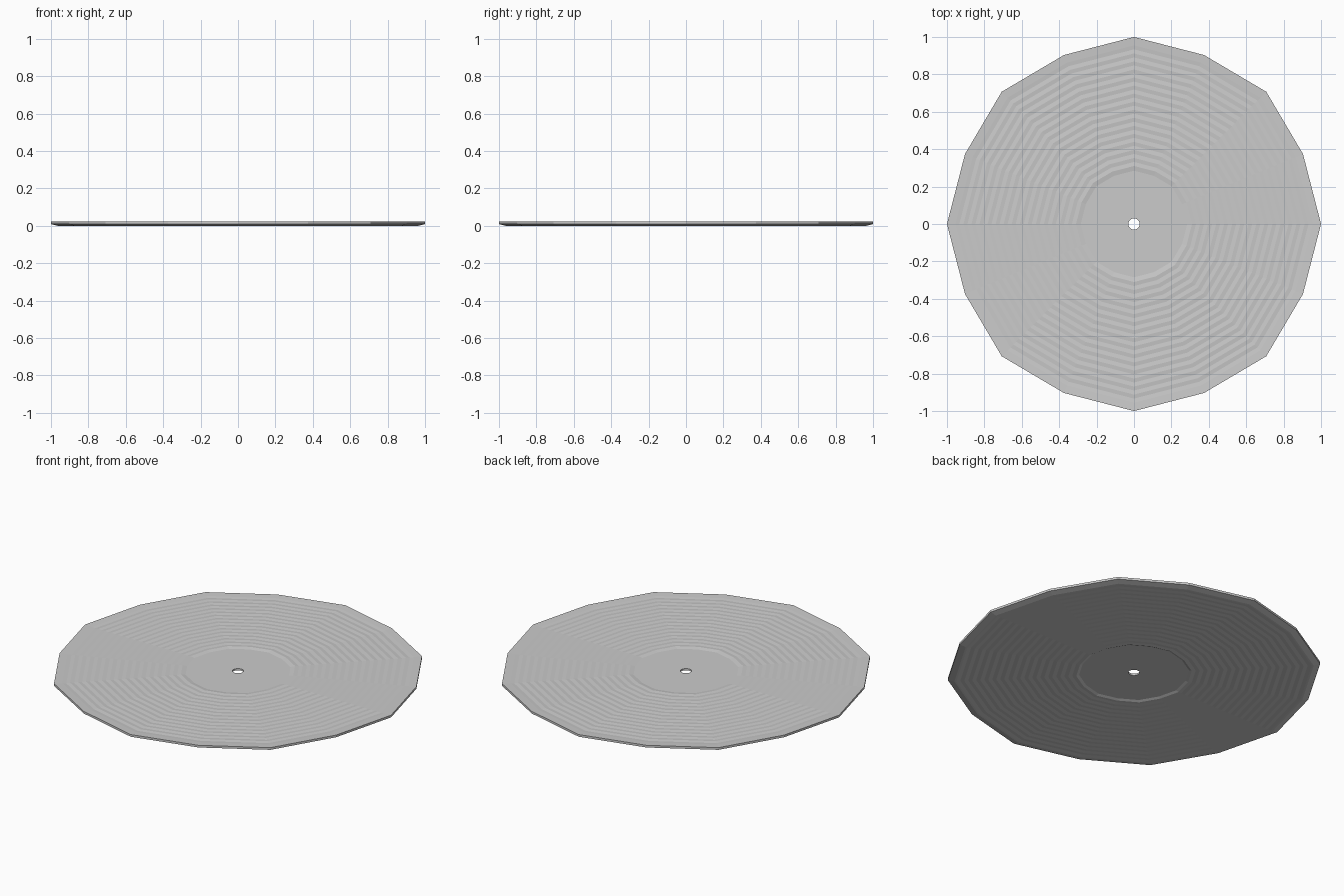
import bpy, bmesh, math

if "Cube" in bpy.data.objects:
    bpy.data.objects.remove(bpy.data.objects["Cube"])

SIDES = 16
TOP, BOTTOM = 0.022, 0.0
GROOVES = 15


def ring_point(r, z, i):
    # in-between corners sit slightly inside the true circle
    a = 2 * math.pi * i / SIDES
    k = 0.978 if i % 2 and r > 0.1 else 1.0
    return (r * k * math.cos(a), r * k * math.sin(a), z)


def grooves(z, depth):
    # ripple crests and valleys from the label out to the rim
    step = (0.955 - 0.31) / (2 * GROOVES)
    return [(0.31 + step * j, z + (depth if j % 2 else 0)) for j in range(2 * GROOVES + 1)]


def lathe(name, profile):
    bm = bmesh.new()
    rings = [[bm.verts.new(ring_point(r, z, i)) for i in range(SIDES)] for r, z in profile]
    for a, b in zip(rings, rings[1:] + rings[:1]):
        for i in range(SIDES):
            j = (i + 1) % SIDES
            bm.faces.new((a[i], a[j], b[j], b[i]))
    bmesh.ops.recalc_face_normals(bm, faces=bm.faces)
    mesh = bpy.data.meshes.new(name)
    bm.to_mesh(mesh)
    bm.free()
    obj = bpy.data.objects.new(name, mesh)
    bpy.context.collection.objects.link(obj)
    return obj


# Top side: spindle hole, recessed label, grooves, raised rim
top = [(0.03, TOP - 0.006), (0.285, TOP - 0.006)] + grooves(TOP - 0.002, -0.002) + [(1.0, TOP)]
# Underside: chamfered rim, grooves, recessed label
under = [(1.0, 0.009), (0.965, BOTTOM)] + grooves(BOTTOM, 0.002)[::-1]
under += [(0.295, 0.006), (0.03, 0.006)]

lathe("record_disc", top + under)
